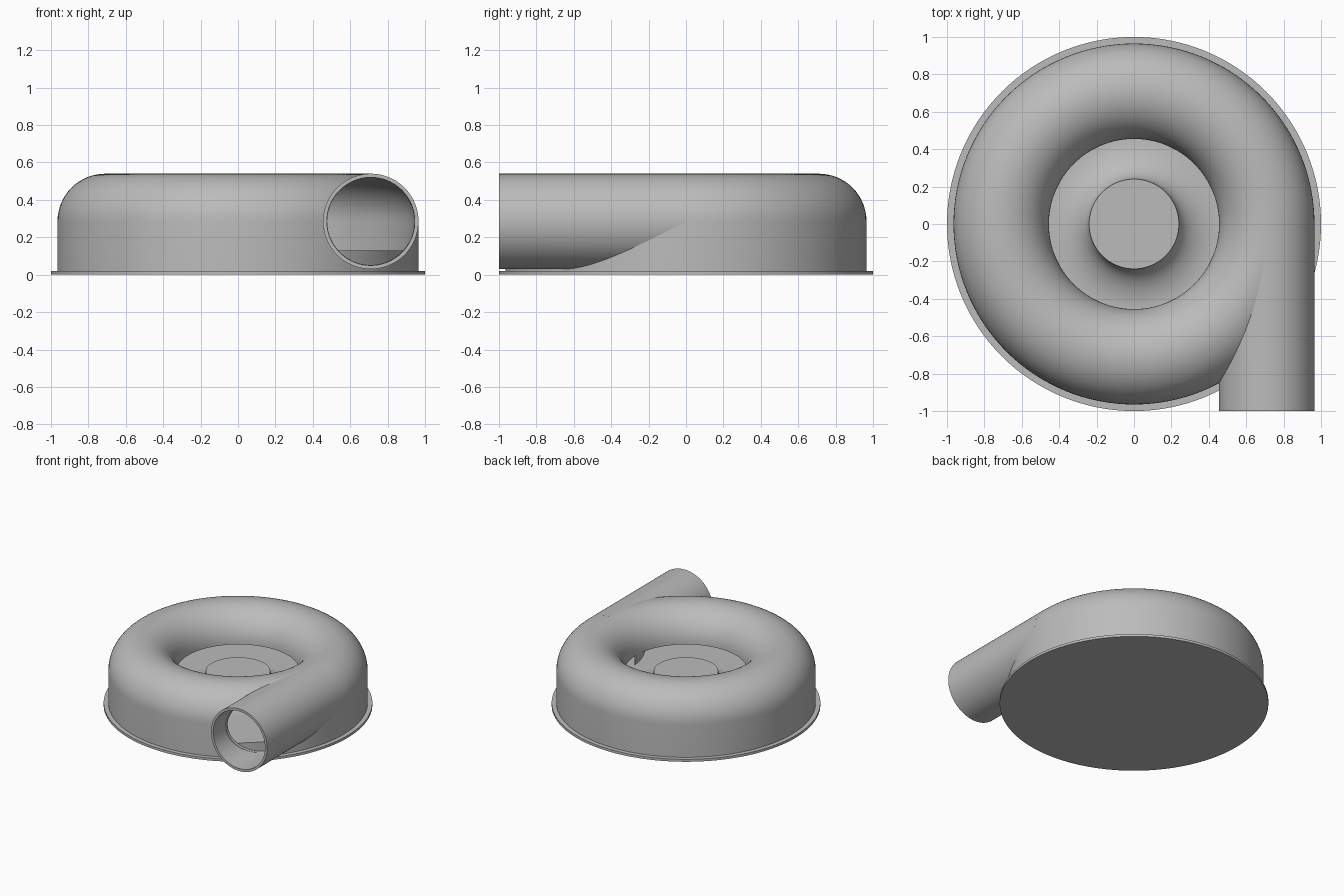
import bpy, bmesh, math
from mathutils import Matrix, Vector

cube = bpy.data.objects.get("Cube")
if cube:
    bpy.data.objects.remove(cube, do_unlink=True)

SEGMENTS = 128
RING, TUBE, WALL = 0.71, 0.255, 0.02     # centre radius, tube radius, wall thickness
MID, FLOOR, BASE = 0.285, 0.13, 0.02     # heights

grey = bpy.data.materials.new("light_grey_metal")
grey.use_nodes = True
grey.diffuse_color = (0.5, 0.5, 0.5, 1)
grey.node_tree.nodes["Principled BSDF"].inputs["Base Color"].default_value = (0.5, 0.5, 0.5, 1)


def arc(cx, cz, rx, rz, start, end, steps):
    """Points on an elliptical arc, angles in degrees."""
    angles = [math.radians(start + (end - start) * i / steps) for i in range(steps + 1)]
    return [(cx + rx * math.cos(a), cz + rz * math.sin(a)) for a in angles]


def lathe(name, profile, closed=False):
    """Revolve (radius, height) points around the z axis."""
    bm = bmesh.new()
    verts = [bm.verts.new((r, 0, z)) for r, z in profile]
    pairs = list(zip(verts, verts[1:]))
    if closed:
        pairs.append((verts[-1], verts[0]))
    edges = [bm.edges.new(p) for p in pairs]
    bmesh.ops.spin(bm, geom=verts + edges, cent=(0, 0, 0), axis=(0, 0, 1),
                   angle=math.tau, steps=SEGMENTS, use_merge=True)
    bmesh.ops.remove_doubles(bm, verts=bm.verts, dist=1e-5)
    bmesh.ops.recalc_face_normals(bm, faces=bm.faces)
    mesh = bpy.data.meshes.new(name)
    bm.to_mesh(mesh)
    bm.free()
    obj = bpy.data.objects.new(name, mesh)
    bpy.context.collection.objects.link(obj)
    mesh.materials.append(grey)
    return obj


def lay_along_y(obj):
    """Turn a lathed part so its height runs to the front from the outlet axis."""
    obj.data.transform(Matrix.Translation(Vector((RING, 0, MID))) @ Matrix.Rotation(math.pi / 2, 4, 'X'))


def cut(obj, cutter):
    mod = obj.modifiers.new("cut", 'BOOLEAN')
    mod.operation = 'DIFFERENCE'
    mod.solver = 'EXACT'
    mod.object = cutter
    bpy.context.view_layer.objects.active = obj
    bpy.ops.object.modifier_apply(modifier=mod.name)
    bpy.data.objects.remove(cutter, do_unlink=True)


# Base plate
base_plate = lathe("base_plate", [(0, 0), (1, 0), (1, BASE), (0, BASE)])

# Raised floor flaring up into the central hub
floor_r = RING + TUBE - WALL
flare = arc(0.46, 0.28, 0.22, 0.15, 270, 180, 16)
hub_floor = lathe("hub_floor", [(0, BASE), (floor_r, BASE), (floor_r, FLOOR)] + flare + [(0, 0.28)])

# Ring-shaped housing shell, open in the middle
outer = arc(RING, MID, TUBE, TUBE, 0, 180, 32)
inner = arc(RING, MID, TUBE - WALL, TUBE - WALL, 180, 0, 32)
housing = lathe("housing", [(RING + TUBE, BASE)] + outer + inner + [(floor_r, BASE)], closed=True)
bore = lathe("bore_cutter", [(0, 0.05), (TUBE - WALL - 0.002, 0.05), (TUBE - WALL - 0.002, 1.2), (0, 1.2)])
lay_along_y(bore)
cut(housing, bore)

# Tangential outlet pipe, trimmed inside the housing
outlet_pipe = lathe("outlet_pipe", [(TUBE, 0), (TUBE, 1), (TUBE - WALL, 1), (TUBE - WALL, 0)], closed=True)
lay_along_y(outlet_pipe)
gap = TUBE - 0.015
chamber = lathe("chamber_cutter", [(0, 0), (RING + gap, 0)] + arc(RING, MID, gap, gap, 0, 180, 32)
                + [(RING - gap, 0.1), (0, 0.1)])
cut(outlet_pipe, chamber)

# Smooth curved surfaces, keep the rims sharp
bpy.ops.object.select_all(action='DESELECT')
for obj in (base_plate, hub_floor, housing, outlet_pipe):
    obj.select_set(True)
bpy.context.view_layer.objects.active = housing
bpy.ops.object.shade_smooth_by_angle(angle=math.radians(30))
